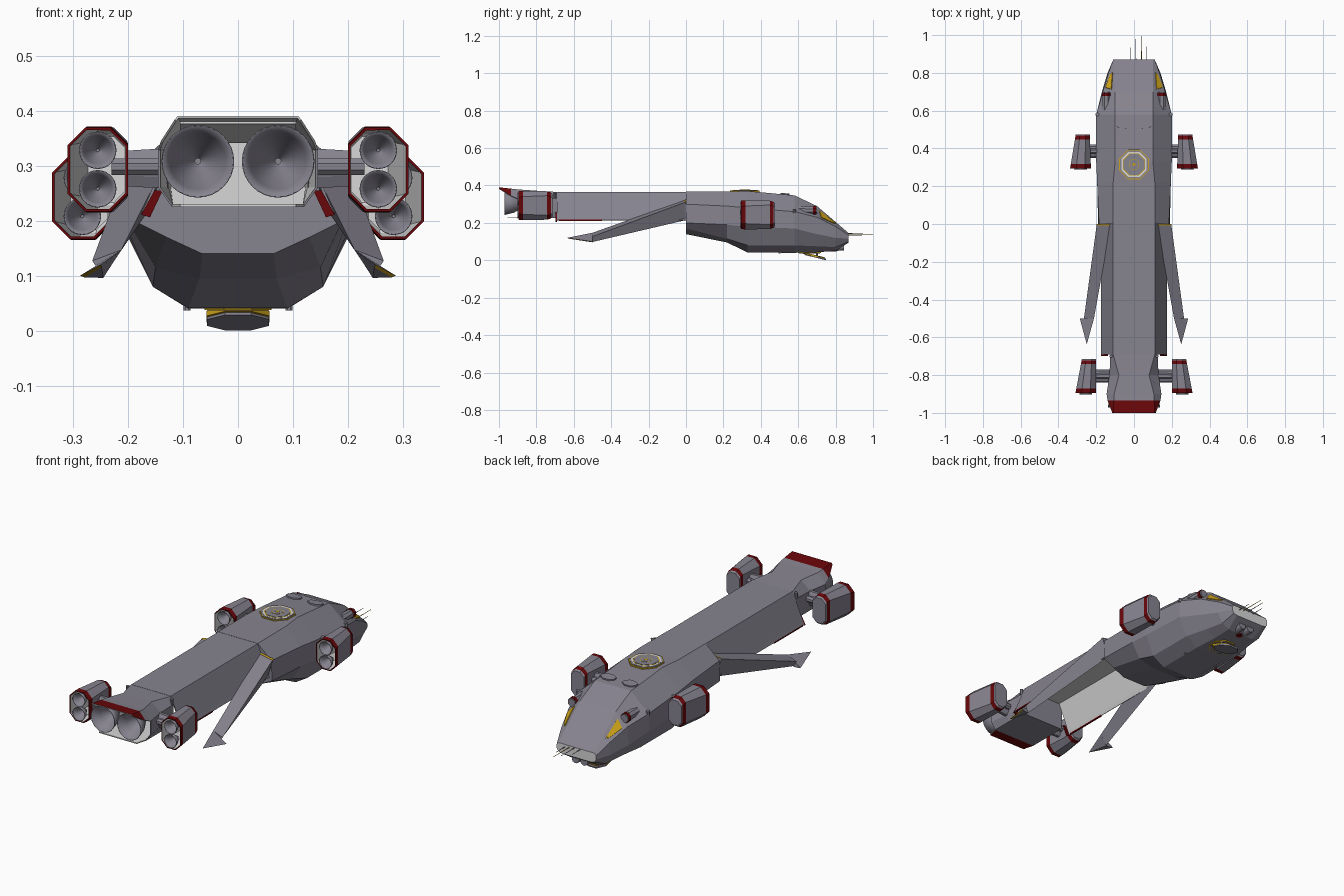
import bpy, bmesh, math
from mathutils import Vector, Matrix

if "Cube" in bpy.data.objects:
    bpy.data.objects.remove(bpy.data.objects["Cube"])


def material(name, r, g, b):
    m = bpy.data.materials.new(name)
    m.use_nodes = True
    m.diffuse_color = (r, g, b, 1)
    m.node_tree.nodes["Principled BSDF"].inputs["Base Color"].default_value = (r, g, b, 1)
    return m


HULL = material("hull grey", .24, .228, .275)
WHITE = material("interior white", .68, .68, .68)
RED = material("dark red", .14, .002, .003)
GOLD = material("gold", .6, .36, .01)


def finish(name, bm, mats, shell=0, rim=0, smooth=False):
    bmesh.ops.recalc_face_normals(bm, faces=bm.faces)
    top = max(bm.faces, key=lambda f: f.calc_center_median().z)
    if shell and top.normal.z < 0:
        bmesh.ops.reverse_faces(bm, faces=bm.faces)
    me = bpy.data.meshes.new(name)
    bm.to_mesh(me)
    bm.free()
    for m in mats:
        me.materials.append(m)
    ob = bpy.data.objects.new(name, me)
    bpy.context.collection.objects.link(ob)
    if shell:
        mod = ob.modifiers.new("skin", "SOLIDIFY")
        mod.thickness, mod.offset = shell, -1
        mod.material_offset, mod.material_offset_rim = 1, rim
    if smooth:
        bpy.ops.object.select_all(action="DESELECT")
        ob.select_set(True)
        bpy.context.view_layer.objects.active = ob
        bpy.ops.object.shade_smooth_by_angle(angle=math.radians(40))
    return ob


def loft(name, rings, mats, closed=True, caps=(1, 1), rule=None, **kw):
    """Skin a list of rings; rule(band, side) picks the material index."""
    bm = bmesh.new()
    rows = [[bm.verts.new(p) for p in r] for r in rings]
    n = len(rows[0])
    for i, (a, b) in enumerate(zip(rows, rows[1:])):
        for j in range(n if closed else n - 1):
            k = (j + 1) % n
            f = bm.faces.new((a[j], a[k], b[k], b[j]))
            f.material_index = rule(i, j) if rule else 0
    for end, row in zip(caps, (rows[0], rows[-1])):
        if end:
            f = bm.faces.new(row)
            f.material_index = end - 1
    return finish(name, bm, mats, **kw)


def section(y, *half):
    """Symmetric cross-section from half profile points, top to bottom."""
    return [(-x, y, z) for x, z in reversed(half)] + [(x, y, z) for x, z in half]


def prism(name, mat, loc, r1, r2, depth, sides=8, rot=(0, 0, 0), scale=(1, 1)):
    bm = bmesh.new()
    bmesh.ops.create_cone(bm, cap_ends=True, segments=sides, radius1=r1, radius2=r2, depth=depth)
    bm.transform(Matrix.Rotation(math.pi / sides, 4, "Z"))
    bm.transform(Matrix.Diagonal((scale[0], scale[1], 1, 1)))
    ob = finish(name, bm, [mat])
    ob.location, ob.rotation_euler = loc, rot


ALONG = (-math.pi / 2, 0, 0)   # prism axis towards the nose


def bell(name, x, z, y, r, depth):
    """Open nozzle flaring to the stern, with a hub."""
    def ring(rad, yy):
        return [(x + rad * math.cos(t * math.tau / 32), yy, z + rad * math.sin(t * math.tau / 32))
                for t in range(32)]
    loft(name, [ring(r, y), ring(r * .8, y + depth * .4), ring(r * .1, y + depth)],
         [HULL, HULL], caps=(0, 1), shell=.002, smooth=True)
    prism(name + "_hub", HULL, (x, y + depth * .9, z), r * .09, r * .09, depth * .2, 12, ALONG)


# Forward hull
stations = [
    (0, (.11, .367), (.185, .30), (.19, .20), (.13, .17), (.065, .14)),
    (.22, (.11, .368), (.195, .29), (.195, .19), (.15, .115), (.07, .095)),
    (.33, (.10, .37), (.20, .28), (.20, .18), (.155, .08), (.09, .041)),
    (.58, (.10, .347), (.20, .26), (.20, .17), (.155, .08), (.09, .04)),
    (.70, (.10, .29), (.165, .23), (.17, .14), (.13, .075), (.08, .043)),
    (.80, (.10, .205), (.135, .18), (.14, .12), (.115, .07), (.075, .05)),
    (.87, (.10, .145), (.11, .135), (.11, .115), (.10, .10), (.08, .095))]
loft("forward_hull", [section(*s) for s in stations], [HULL, WHITE], caps=(1, 2))

# Tail boom, open underneath
boom = [section(y, (.11, .366), (.168, .23), (.175, .215)) for y in (-.69, .01)]
loft("tail_boom", boom, [HULL, WHITE], closed=False, caps=(0, 0), shell=.005)

# Engine housing, open at the stern, under a red-edged hood
tail = [section(y, (w, z), (s, .33), (s, .26), (.12, .225)) for y, w, z, s in
        ((-.69, .11, .365, .125), (-.8, .08, .372, .13), (-.9, .105, .379, .145))]
loft("engine_housing", tail, [HULL, WHITE], caps=(1, 0), shell=.004)
hood = [section(-.9, (.105, .379), (.145, .33)), section(-.935, (.107, .383), (.14, .345)),
        section(-1, (.11, .39), (.115, .384))]
loft("engine_hood", hood, [HULL, WHITE, RED, WHITE], closed=False, caps=(0, 0), shell=.004, rim=1,
     rule=lambda i, j: 2 * i)
# Sloping ceiling of the engine bay, and the lower lip with a red underside
loft("engine_bay_ceiling", [section(y, (.105, z), (.105, z - .004)) for y, z in ((-.96, .38), (-.78, .345))], [WHITE])
loft("engine_lower_lip", [section(y, (x, .23), (x, .225)) for y, x in ((-.955, .105), (-.9, .12))],
     [WHITE, RED], rule=lambda i, j: 1 if j == 3 else 0)


def octagon(x, y, z, w, h, c):
    pts = [(w - c, h), (w, h - c), (w, c - h), (w - c, -h)]
    pts += [(-a, -b) for a, b in pts]
    return [(x + a, y, z + b) for a, b in pts]


def pod(name, s, x, y, z, shift):
    rings = [octagon(s * (x - shift * t), y + .18 * t, z, .055 - .018 * t, h, .032 - .01 * t)
             for t, h in ((0, .076), (.13, .078), (.85, .076), (.96, .069), (1, .062))]
    loft(name, rings, [HULL, WHITE, RED, WHITE], caps=(0, 1), shell=.005,
         rule=lambda i, j: 0 if i in (1, 3) else 2)
    for k in (-1, 1):
        bell(name + "_nozzle", s * x, z + .035 * k, y - .006, .034, .06)
        prism(name + "_strut", HULL, (s * (x - .085), y + .09 + .02 * k, z + .005), .016, .016, .12, 8,
              (0, math.pi / 2, 0))
    prism(name + "_mount", HULL, (s * (x - .09), y + .09, z + .002), .04, .035, .075, 8,
          (0, s * math.pi / 2, 0), (1, .5))


for side, s in (("left", 1), ("right", -1)):
    bell(side + "_main_nozzle", s * .073, .308, -.97, .066, .13)
    pod(side + "_rear_pod", s, .255, -.895, .293, .016)
    pod(side + "_front_pod", s, .283, .295, .243, .012)

    # Red lower edge and end plate of the boom
    loft(side + "_boom_edge", [[(s * x, y, z) for x, z in ((.168, .217), (.1755, .217), (.1755, .211), (.168, .211))]
                               for y in (-.68, -.45)], [RED])
    loft(side + "_boom_end", [[(s * x, y, z) for x, z in ((.137, .255), (.152, .255), (.176, .211), (.16, .206))]
                              for y in (-.699, -.69)], [RED])

    # Swept, drooping three-sided wing with a gold hinge line
    root = [Vector((s * x, 0, z)) for x, z in ((.122, .325), (.197, .312), (.165, .215))]
    end = [Vector((s * x, -.5, z)) for x, z in ((.212, .147), (.265, .127), (.245, .098))]
    loft(side + "_wing", [root, end], [HULL])
    mid = sum(root, Vector()) / 3
    hinge = [[mid + (a.lerp(b, t) - a) + (a - mid) * 1.03 for a, b in zip(root, end)] for t in (0, .018)]
    loft(side + "_wing_hinge", hinge, [HULL, GOLD], rule=lambda i, j: 1 if j == 0 else 0)

    # Pointed wing tip with a gold lower edge
    bm = bmesh.new()
    v = [bm.verts.new(p) for p in (end[0], (s * .287, -.5, .1), (s * .245, -.5, .096),
                                   (s * .25, -.637, .12), (s * .248, -.622, .115), (s * .279, -.5, .097))]
    for idx, m in (((0, 1, 3), 0), ((1, 5, 4, 3), 1), ((0, 3, 4, 2), 0), ((2, 4, 5), 0), ((0, 2, 5, 1), 0)):
        bm.faces.new([v[i] for i in idx]).material_index = m
    finish(side + "_wing_tip", bm, [HULL, GOLD])

    # Cockpit window plate on the shoulder facet
    def on_hull(u, v):
        (ya, a0, a1), (yb, b0, b1) = stations[4][:3], stations[5][:3]
        p, q = [[Vector((c[0], y, c[1])) for c, y in ((a, ya), (b, yb))] for a, b in ((a0, b0), (a1, b1))]
        return p[0].lerp(p[1], u).lerp(q[0].lerp(q[1], u), v)
    pane = [on_hull(*uv) for uv in ((.12, .3), (.22, .85), (.85, .65), (1, .35))]
    n = (pane[1] - pane[0]).cross(pane[2] - pane[0]).normalized()
    n = n if n.z > 0 else -n
    plate = [[Vector((s * p.x, p.y, p.z)) for p in (c + n * d for c in pane)] for d in (-.004, .005)]
    loft(side + "_window", plate, [GOLD])

    # Shoulder guns, hatches and small fittings
    prism(side + "_gun", HULL, (s * .147, .652, .267), .023, .021, .096, 8, ALONG)
    prism(side + "_gun_band", RED, (s * .147, .686, .267), .025, .024, .016, 8, ALONG)
    prism(side + "_hatch", HULL, (s * .06, .53, .3545), .026, .026, .008, 8, (-.09, 0, 0), (1.55, 1))
    prism(side + "_belly_nub", HULL, (s * .093, .5, .045), .007, .007, .016)
    prism(side + "_shoulder_nub", HULL, (s * .195, .58, .262), .01, .01, .02)
    prism(side + "_tail_nub", HULL, (s * .122, -.7, .345), .008, .008, .03)
    prism(side + "_chin_sensor", HULL, (s * .024, .82, .072), .023, .02, .05, 12, ALONG)
    prism(side + "_ramp_strut", HULL, (s * .035, .7, .032), .006, .006, .035)

# Dorsal turret ring
for tag, mat, r, z in (("base", GOLD, .085, .369), ("ring", HULL, .080, .371), ("light_ring", WHITE, .073, .372),
                       ("inner_rim", GOLD, .064, .3725), ("cover", HULL, .059, .374), ("hub_rim", GOLD, .03, .3745),
                       ("hub", HULL, .027, .375), ("hub_cap", GOLD, .009, .376)):
    prism("dorsal_" + tag, mat, (0, .315, z), r, r, .006)

# Belly ramp with gold rear rim, and its gold frame on the hull
tilt = (-.24, 0, 0)
prism("ramp_rim", GOLD, (0, .683, .0255), .062, .062, .009, 8, tilt, (1, 1.05))
prism("ramp_panel", HULL, (0, .691, .0185), .061, .061, .008, 8, tilt, (1, 1.05))
prism("ramp_frame", GOLD, (0, .66, .041), .066, .066, .006)
prism("ramp_well", HULL, (0, .66, .0395), .061, .061, .006)
prism("chin_band", RED, (0, .79, .05), .016, .016, .008)

# Nose antennas
for x, tip, mat in ((-.02, .935, HULL), (.01, .98, HULL), (.04, 1, GOLD), (.065, .94, HULL)):
    prism("antenna", mat, (x, (.865 + tip) / 2, .145 - abs(x) * .2), .002, .001, tip - .865, 6, ALONG)
